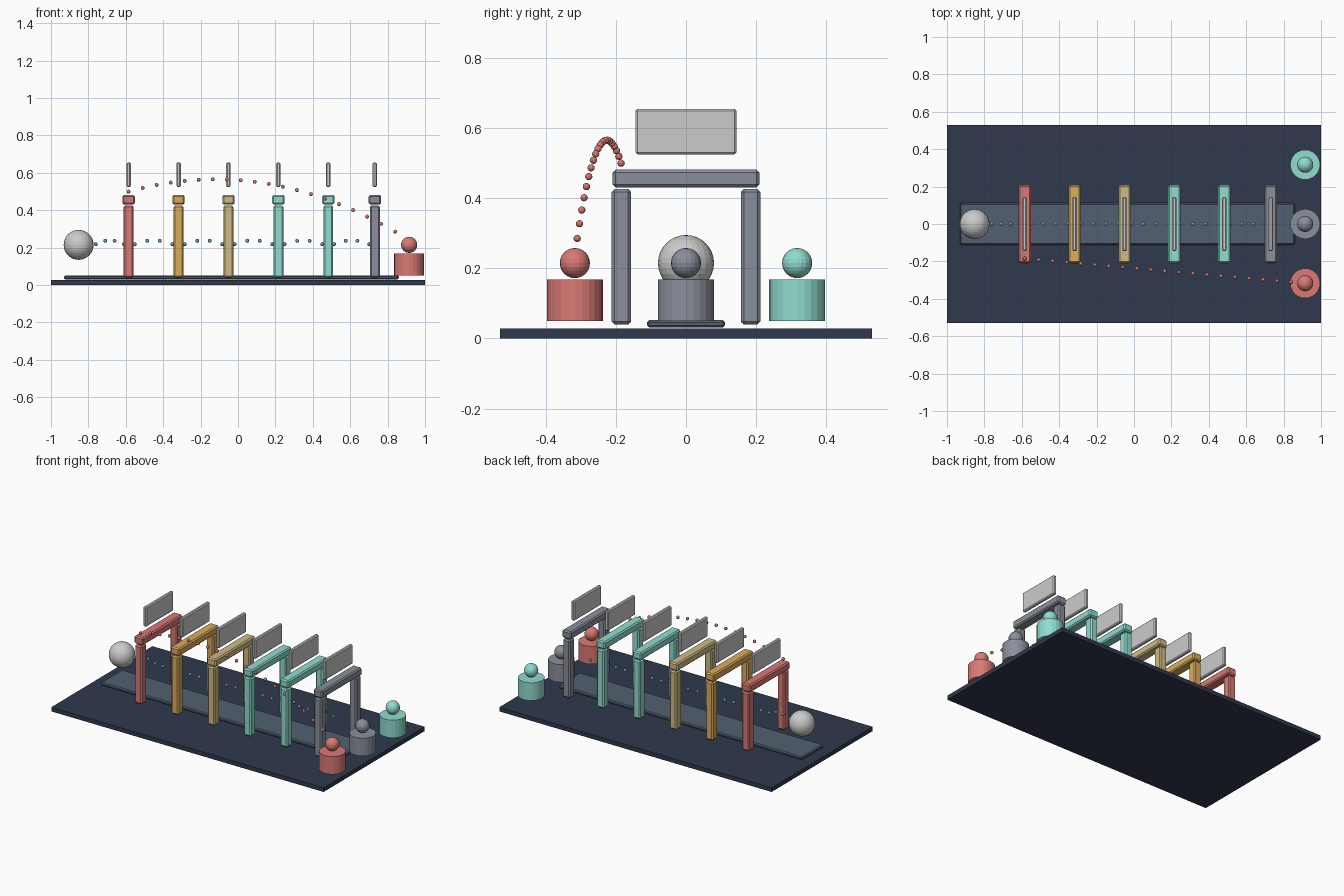
import bpy, math

if "Cube" in bpy.data.objects:
    bpy.data.objects.remove(bpy.data.objects["Cube"])

mats = {}

def material(name, rgb):
    lin = [((c / 255 + 0.055) / 1.055) ** 2.4 for c in rgb]
    m = bpy.data.materials.new(name)
    m.diffuse_color = (*lin, 1)
    m.use_nodes = True
    m.node_tree.nodes["Principled BSDF"].inputs["Base Color"].default_value = m.diffuse_color
    mats[name] = m

material("navy", (47, 57, 77))
material("slate", (82, 96, 113))
material("red", (217, 122, 117))
material("amber", (219, 173, 92))
material("sand", (208, 187, 133))
material("teal", (145, 220, 208))
material("steel", (138, 143, 155))
material("pale", (212, 213, 216))
material("white", (235, 235, 235))
material("sea", (100, 165, 155))

def finish(name, mat):
    o = bpy.context.object
    o.name = name
    o.data.materials.append(mats[mat])
    return o

def box(name, x, y, z, mat, bevel=0):
    """Box from (min, max) ranges, with an optional chamfer."""
    lo, hi = zip(x, y, z)
    bpy.ops.mesh.primitive_cube_add(size=1, location=[(a + b) / 2 for a, b in zip(lo, hi)])
    o = finish(name, mat)
    o.scale = [b - a for a, b in zip(lo, hi)]
    bpy.ops.object.transform_apply(location=False, rotation=False, scale=True)
    if bevel:
        m = o.modifiers.new("chamfer", 'BEVEL')
        m.width, m.segments = bevel, 1
    return o

def ball(name, loc, r, mat, seg=24, rings=12):
    bpy.ops.mesh.primitive_uv_sphere_add(segments=seg, ring_count=rings, radius=r, location=loc)
    return finish(name, mat)

def dots(name, points, mat):
    """Row of small beads sharing one mesh."""
    first = ball(name, points[0], 0.0105, mat, 10, 6)
    for p in points[1:]:
        o = first.copy()
        o.location = p
        bpy.context.collection.objects.link(o)

# Ground slab and raised track
box("base_slab", (-1, 1), (-0.53, 0.53), (0, 0.028), "navy")
box("track", (-0.93, 0.86), (-0.111, 0.111), (0.031, 0.052), "slate", 0.006)

# Six gates, each with two posts, a lintel and a floating panel
gates = [(-0.585, "red"), (-0.318, "amber"), (-0.051, "sand"),
         (0.216, "teal"), (0.483, "teal"), (0.732, "steel")]
for x, col in gates:
    for s in (-1, 1):
        box("gate_post", (x - 0.026, x + 0.026), sorted((s * 0.157, s * 0.212)),
            (0.04, 0.426), col, 0.008)
    box("gate_lintel", (x - 0.033, x + 0.033), (-0.209, 0.209), (0.431, 0.482), col, 0.008)
    box("gate_panel", (x - 0.012, x + 0.012), (-0.144, 0.144), (0.525, 0.655), "pale", 0.006)

# Starting ball
ball("start_ball", (-0.852, 0, 0.215), 0.08, "white", 24, 16)

# Pedestals topped with a small ball
for y, col in [(-0.317, "red"), (0, "steel"), (0.317, "teal")]:
    bpy.ops.mesh.primitive_cylinder_add(vertices=24, radius=0.08, depth=0.118,
                                        location=(0.915, y, 0.109))
    finish("pedestal", col)
    ball("pedestal_ball", (0.915, y, 0.215), 0.043, col, 20, 12)

# Hopping dotted trail through the gates
stops = [-0.785] + [g[0] for g in gates]
trail = []
for a, b in zip(stops, stops[1:]):
    for i in range(4):
        t = (i + 0.5) / 4
        trail.append((a + (b - a) * t, 0, 0.203 + 0.036 * 4 * t * (1 - t)))
dots("trail_dot", trail, "sea")

# Dotted arc from the first gate to the red pedestal
arc = []
for i in range(20):
    t = i / 20
    arc.append((-0.585 + 1.5 * t, -0.185 - 0.132 * t,
                0.5 - 0.26 * t + 0.171 * 4 * t * (1 - t)))
dots("arc_dot", arc, "red")
